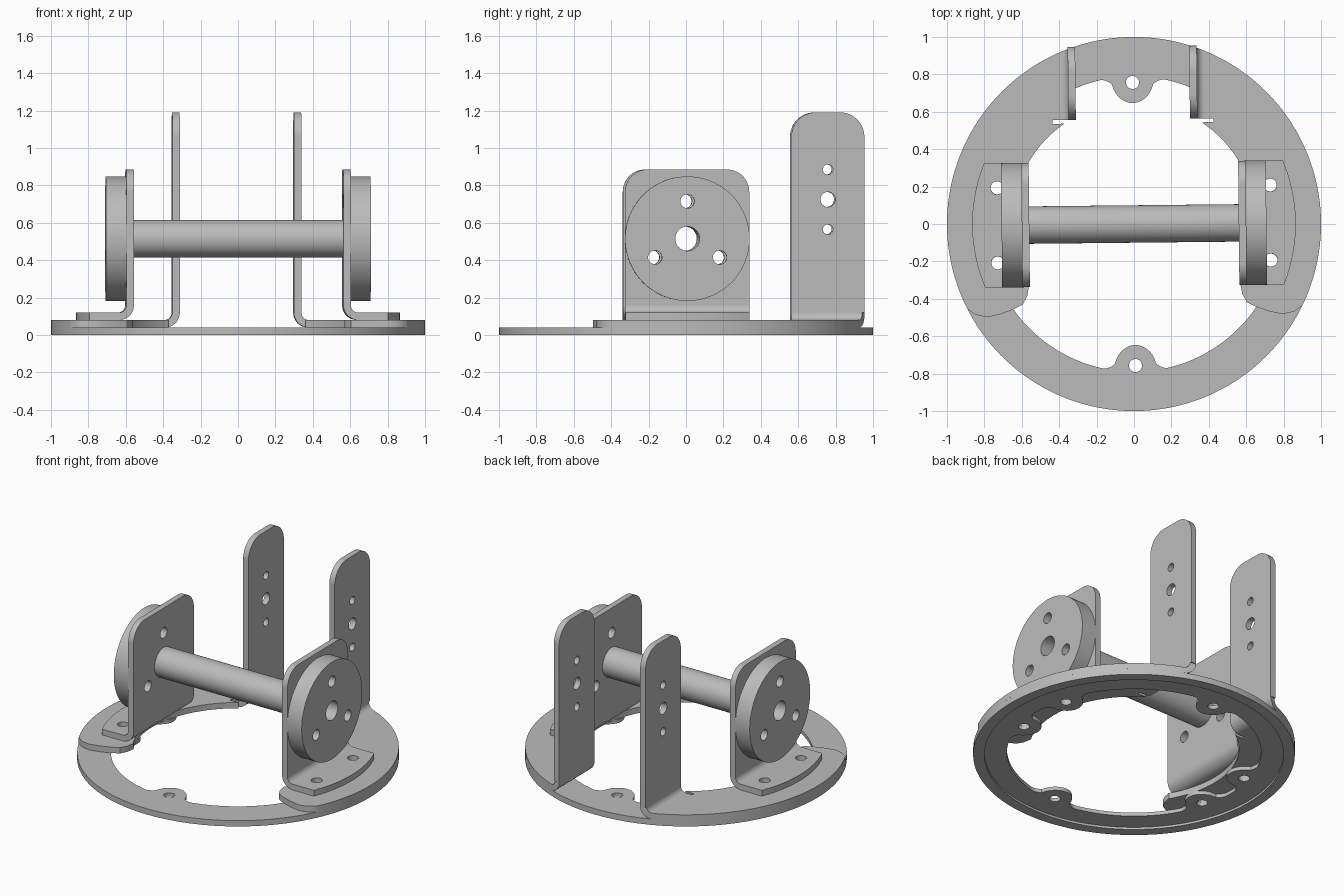
import bpy, bmesh, math
from mathutils import Matrix

cube = bpy.data.objects.get("Cube")
if cube:
    bpy.data.objects.remove(cube)

gray = bpy.data.materials.new("plain_gray_metal")
gray.use_nodes = True
COLOR = (0.5, 0.5, 0.5, 1)
gray.diffuse_color = COLOR
gray.node_tree.nodes["Principled BSDF"].inputs["Base Color"].default_value = COLOR

TWIST = Matrix.Rotation(math.radians(0.6), 4, "Z")
FLAT = Matrix.Identity(4)
# Maps a (y, z) outline extruded along x
SIDE = Matrix(((0, 0, 1, 0), (1, 0, 0, 0), (0, 1, 0, 0), (0, 0, 0, 1)))


def arc(cx, cy, r, a0, a1, n=24):
    angles = [math.radians(a0 + (a1 - a0) * i / n) for i in range(n + 1)]
    return [(cx + r * math.cos(a), cy + r * math.sin(a)) for a in angles]


def circle(cx, cy, r, n=48):
    return arc(cx, cy, r, 0, 360, n)[:-1]


def slab(loops, lo, hi, matrix=FLAT):
    """Extruded outline; the loops after the first are holes."""
    curve = bpy.data.curves.new("outline", "CURVE")
    curve.dimensions = "2D"
    curve.fill_mode = "BOTH"
    curve.extrude = (hi - lo) / 2
    for loop in loops:
        spline = curve.splines.new("POLY")
        spline.points.add(len(loop) - 1)
        for p, (a, b) in zip(spline.points, loop):
            p.co = (a, b, 0, 1)
        spline.use_cyclic_u = True
    tmp = bpy.data.objects.new("outline", curve)
    bpy.context.collection.objects.link(tmp)
    deps = bpy.context.evaluated_depsgraph_get()
    mesh = bpy.data.meshes.new_from_object(tmp.evaluated_get(deps))
    bpy.data.objects.remove(tmp)
    bpy.data.curves.remove(curve)
    mesh.transform(matrix @ Matrix.Translation((0, 0, (lo + hi) / 2)))
    return mesh


def bend(x, z, r, t, y0, y1):
    """Quarter bend joining a flat sheet to an upright one; y1 depends on x."""
    bm = bmesh.new()
    rows = []
    for (xi, zi), (xo, zo) in zip(arc(x, z, r, 180, 270, 12), arc(x, z, r + t, 180, 270, 12)):
        rows.append([bm.verts.new(c) for c in (
            (xi, y0, zi), (xi, y1(xi), zi), (xo, y1(xo), zo), (xo, y0, zo))])
    for a, b in zip(rows, rows[1:]):
        for k in range(4):
            j = (k + 1) % 4
            bm.faces.new((a[k], a[j], b[j], b[k]))
    mesh = bpy.data.meshes.new("bend")
    bm.to_mesh(mesh)
    bm.free()
    return mesh


def part(name, pieces, side=1):
    """Join pieces into one object, mirrored when side is -1."""
    total = bmesh.new()
    for piece in pieces:
        bm = bmesh.new()
        bm.from_mesh(piece)
        bmesh.ops.remove_doubles(bm, verts=bm.verts, dist=1e-5)
        bm.transform(TWIST @ Matrix.Diagonal((side, 1, 1, 1)))
        bmesh.ops.recalc_face_normals(bm, faces=bm.faces)
        clean = bpy.data.meshes.new("piece")
        bm.to_mesh(clean)
        bm.free()
        total.from_mesh(clean)
        bpy.data.meshes.remove(clean)
    mesh = bpy.data.meshes.new(name)
    total.to_mesh(mesh)
    total.free()
    mesh.materials.clear()
    mesh.materials.append(gray)
    for poly in mesh.polygons:
        poly.material_index = 0
    obj = bpy.data.objects.new(name, mesh)
    bpy.context.collection.objects.link(obj)
    bpy.ops.object.select_all(action="DESELECT")
    obj.select_set(True)
    bpy.context.view_layer.objects.active = obj
    bpy.ops.object.shade_smooth_by_angle(angle=math.radians(30))
    for piece in pieces:
        bpy.data.meshes.remove(piece)


# Base ring with six bolt lugs and a recessed underside
BOLT_R = 0.757
LUGS = [90, 270, 15.4, -15.4, 164.6, 195.4]


def inner_radius(deg):
    d = min(abs((deg - a + 180) % 360 - 180) for a in LUGS)
    d = math.radians(d) * BOLT_R
    if d < 0.11:
        return BOLT_R - math.sqrt(0.11 ** 2 - d * d)
    return BOLT_R + 0.033 * math.sin(math.pi / 2 * min(1, (d - 0.11) / 0.06))


inner = [arc(0, 0, inner_radius(i / 2), i / 2, i / 2, 1)[0] for i in range(720)]
bolts = [circle(*arc(0, 0, BOLT_R, a, a, 1)[0], 0.035, 32) for a in LUGS]
part("base_ring", [
    slab([circle(0, 0, 1, 180), inner] + bolts, 0.015, 0.04),
    slab([circle(0, 0, 1, 180), circle(0, 0, 0.93, 180)], 0, 0.015)])

# Outline of one side plate lying on the ring
side_plate = (arc(0, 0, 1, -26.5, 67.4, 60)
              + [(0.385, 0.56), (0.43, 0.56), (0.43, 0.54)]
              + arc(0, 0, 0.653, 55.8, -30, 40)
              + [(0.575, -0.38), (0.6, -0.425), (0.65, -0.45), (0.72, -0.475),
                 (0.79, -0.49), (0.85, -0.477)])
flange_holes = [circle(0.73, y, 0.035, 32) for y in (-0.2, 0.2)]

# Upright tab with rounded top and three holes
tab = ([(0.56, 0.12), (0.95, 0.12)] + arc(0.82, 1.06, 0.13, 0, 90)
       + arc(0.69, 1.06, 0.13, 90, 180))
tab_holes = [circle(0.755, z, r, 32)
             for z, r in ((0.565, 0.027), (0.725, 0.04), (0.885, 0.027))]

# Wheel bracket: upright panel and curved-edge flange
AXLE_Z, HALF = 0.515, 0.332
panel = ([(-HALF, 0.16), (HALF, 0.16)] + arc(HALF - 0.12, 0.765, 0.12, 0, 90)
         + arc(0.12 - HALF, 0.765, 0.12, 90, 180))
flange = [(0.64, HALF), (0.64, -HALF)] + arc(0, 0, 0.865, -22.6, 22.6)
hub_holes = [circle(0, AXLE_Z, 0.065)] + [
    circle(*arc(0, AXLE_Z, 0.2, a, a, 1)[0], 0.037, 32) for a in (90, 210, 330)]

for side, label in ((1, "left"), (-1, "right")):
    part(label + "_side_plate", [
        slab([side_plate] + flange_holes, 0.04, 0.08),
        bend(0.385, 0.12, 0.04, 0.04, 0.56,
             lambda x: min(0.95, math.sqrt(1 - x * x))),
        slab([tab] + tab_holes, 0.305, 0.345, SIDE)], side)
    part(label + "_bracket", [
        slab([flange] + flange_holes, 0.08, 0.12),
        bend(0.64, 0.16, 0.04, 0.04, -HALF, lambda x: HALF),
        slab([panel] + hub_holes, 0.56, 0.60, SIDE)], side)
    part(label + "_disc", [
        slab([circle(0, AXLE_Z, 0.333, 96)] + hub_holes, 0.60, 0.708, SIDE)], side)

# Hollow cross tube between the brackets
part("cross_tube", [slab([circle(0, AXLE_Z, 0.1, 64), circle(0, AXLE_Z, 0.065)],
                         -0.56, 0.56, SIDE)])
